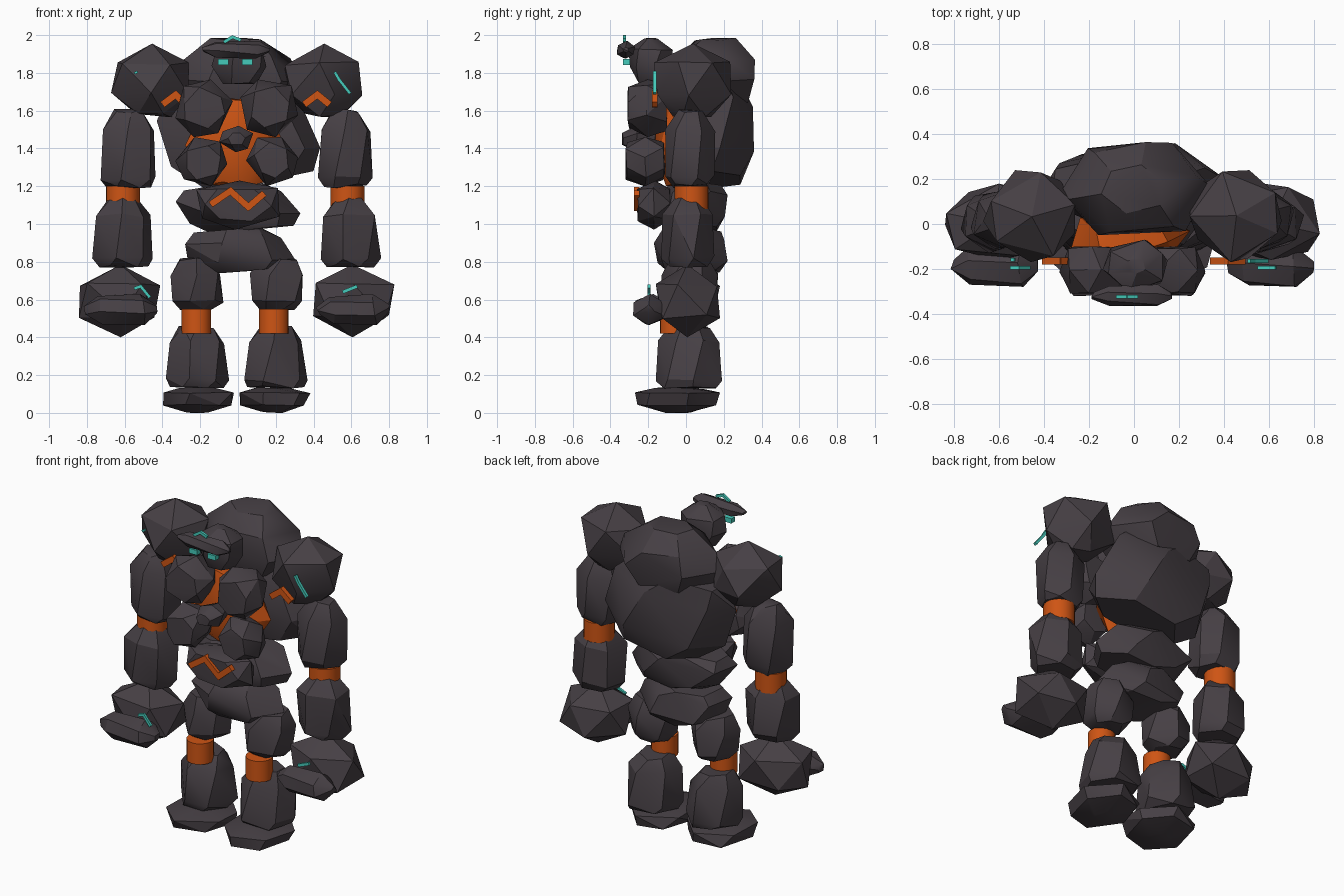
import bpy, bmesh, math, random
from mathutils import Matrix, Vector

default_cube = bpy.data.objects.get("Cube")
if default_cube:
    bpy.data.objects.remove(default_cube, do_unlink=True)


def material(name, color):
    mat = bpy.data.materials.new(name)
    mat.use_nodes = True
    mat.diffuse_color = color
    mat.node_tree.nodes["Principled BSDF"].inputs["Base Color"].default_value = color
    return mat


STONE = material("dark stone", (.061, .05, .058, 1))
LAVA = material("glowing orange", (.62, .09, .007, 1))
TEAL = material("glowing teal", (.06, .6, .5, 1))
parts = []

# Rock profiles: sides, twist between rings, then (position, radius) rings
ICO = (5, .5, [(0, 0), (.28, 1), (.72, 1), (1, 0)])
SHOULDER = (5, .5, [(0, .5), (.3, 1), (.72, 1), (1, 0)])
BARREL = (6, .2, [(0, .78), (.12, 1), (.75, .97), (1, .5)])
FOREARM = (6, .2, [(0, .75), (.12, 1), (.68, .95), (1, .3)])
LEG = (6, .2, [(0, .6), (.18, .95), (.7, 1), (1, .7)])
SHIN = (6, .2, [(0, .85), (.12, 1), (.75, .85), (1, .55)])
GEM = (6, .3, [(0, .5), (.45, 1), (1, .6)])
HEAD = (6, .2, [(0, .6), (.35, 1), (.75, .95), (1, .3)])
PLATE = (6, .5, [(0, .7), (.5, 1), (1, .72)])
FOOT = (6, .2, [(0, .3), (.3, .92), (.8, 1), (1, .5)])
BLOCK = (6, .15, [(0, .75), (.25, 1), (.75, .97), (1, .75)])
HUNCH = (6, .1, [(0, .8), (.35, 1), (.7, .92), (1, .45)])
SPINDLE = (6, .2, [(0, .3), (.2, .9), (.8, 1), (1, .3)])


def finish(name, bm, mat):
    bmesh.ops.recalc_face_normals(bm, faces=bm.faces)
    mesh = bpy.data.meshes.new(name)
    bm.to_mesh(mesh)
    bm.free()
    mesh.materials.append(mat)
    obj = bpy.data.objects.new(name, mesh)
    bpy.context.collection.objects.link(obj)
    parts.append(obj)


def rock(name, xs, ys, zs, profile, axis="Z", tilt=0, mat=STONE):
    """Faceted convex stone fitted to the given x, y and z ranges."""
    random.seed(name)
    sides, twist, rings = profile
    points = []
    # Five-sided stones turn freely, hexagons face the front
    start = random.random() if sides == 5 else 0
    for i, (t, radius) in enumerate(rings):
        for k in range(sides):
            angle = math.tau * (k + start + i * twist + random.uniform(-.15, .15)) / sides
            r = radius * random.uniform(.92, 1.06)
            a, b = r * math.cos(angle), r * math.sin(angle)
            h = 2 * t - 1 + (random.uniform(-.06, .06) if radius else 0)
            points.append(Vector({"X": (h, a, b), "Y": (a, h, b), "Z": (a, b, h)}[axis]))
    turn = Matrix.Rotation(math.radians(-tilt), 3, "Y")
    points = [turn @ p for p in points]
    # Stretch the cloud of points to fill the wanted box
    for d, (low, high) in enumerate((xs, ys, zs)):
        least = min(p[d] for p in points)
        span = max(p[d] for p in points) - least
        for p in points:
            p[d] = low + (p[d] - least) / span * (high - low)
    bm = bmesh.new()
    for p in points:
        bm.verts.new(p)
    bmesh.ops.remove_doubles(bm, verts=bm.verts, dist=.001)
    bmesh.ops.convex_hull(bm, input=bm.verts)
    bmesh.ops.delete(bm, geom=[v for v in bm.verts if not v.link_faces], context="VERTS")
    bmesh.ops.dissolve_limit(bm, angle_limit=math.radians(6), verts=bm.verts, edges=bm.edges)
    finish(name, bm, mat)


def joint(name, x, y, z, radius, height):
    bm = bmesh.new()
    bmesh.ops.create_cone(bm, cap_ends=True, segments=20, radius1=radius, radius2=radius,
                          depth=height, matrix=Matrix.Translation((x, y, z)))
    finish(name, bm, LAVA)


def strip(name, points, y, width, mat, depth=.03):
    """Bent bar following x, z points on the front."""
    bm = bmesh.new()
    for (xa, za), (xb, zb) in zip(points, points[1:]):
        length = math.hypot(xb - xa, zb - za) + width * .7
        place = (Matrix.Translation(((xa + xb) / 2, y, (za + zb) / 2))
                 @ Matrix.Rotation(-math.atan2(zb - za, xb - xa), 4, "Y")
                 @ Matrix.Diagonal((length, depth, width, 1)))
        bmesh.ops.create_cube(bm, size=1, matrix=place)
    finish(name, bm, mat)


# Trunk
rock("torso", (-.43, .435), (-.04, .36), (1.19, 1.76), BLOCK, tilt=14)
rock("upper_back", (-.33, .34), (-.05, .365), (1.64, 1.985), HUNCH)
rock("glowing_core", (-.28, .25), (-.18, .06), (1.2, 1.67), GEM, mat=LAVA)
rock("waist", (-.33, .33), (-.14, .22), (.95, 1.22), BLOCK, tilt=15)
rock("pelvis", (-.28, .3), (-.17, .22), (.74, .98), BLOCK, tilt=10)
rock("belly_plate", (-.22, .22), (-.26, -.08), (.97, 1.23), PLATE, "Y")
rock("chest_stone", (-.1, .08), (-.34, -.16), (1.38, 1.52), GEM, "Y")
strip("belly_mark", [(-.135, 1.11), (-.04, 1.175), (.055, 1.09), (.13, 1.155)], -.26, .035, LAVA)

# Head
rock("head", (-.14, .15), (-.305, -.07), (1.74, 1.985), HEAD)
rock("brow", (-.19, .17), (-.365, -.27), (1.875, 1.97), SPINDLE, "X")
strip("brow_mark", [(-.07, 1.965), (-.03, 1.99), (.01, 1.975)], -.325, .017, TEAL, .015)
for side, x in (("right", -.078), ("left", .048)):
    strip(side + "_eye", [(x - .017, 1.858), (x + .017, 1.858)], -.315, .03, TEAL, .035)

# Paired stones
for side, s in (("right", -1), ("left", 1)):
    def pair(part, near, far, *rest, **options):
        xs = sorted((s * near - .007, s * far - .007))
        rock(side + "_" + part, xs, *rest, **options)

    pair("chest_plate", .02, .325, (-.31, -.1), (1.46, 1.765), PLATE, "Y", tilt=s * 20)
    pair("rib_plate", .05, .325, (-.32, -.11), (1.2, 1.46), PLATE, "Y", tilt=s * -20)
    pair("shoulder", .255, .665, (-.17, .24), (1.565, 1.955), SHOULDER)
    pair("upper_arm", .43, .72, (-.11, .155), (1.19, 1.61), BARREL)
    pair("forearm", .445, .765, (-.13, .15), (.77, 1.18), FOREARM)
    pair("fist", .405, .835, (-.16, .18), (.4, .785), ICO)
    pair("knuckles", .42, .81, (-.28, -.1), (.465, .63), SPINDLE, "X", tilt=3)
    pair("thigh", .07, .35, (-.13, .17), (.54, .82), LEG)
    pair("shin", .04, .375, (-.16, .19), (.13, .46), SHIN)
    pair("foot", .015, .39, (-.27, .18), (0, .135), FOOT)
    joint(side + "_elbow", s * .595 - .015, .03, 1.14, .09, .12)
    joint(side + "_knee", s * .205 - .015, -.06, .485, .078, .13)

# Glowing marks on shoulders and fists
strip("right_shoulder_mark", [(-.39, 1.64), (-.33, 1.685), (-.295, 1.65)], -.165, .036, LAVA)
strip("left_shoulder_mark", [(.36, 1.64), (.42, 1.685), (.475, 1.64)], -.165, .036, LAVA)
strip("left_shoulder_rune", [(.515, 1.8), (.535, 1.765), (.59, 1.695)], -.165, .016, TEAL, .018)
strip("right_shoulder_rune", [(-.545, 1.8), (-.535, 1.805)], -.16, .012, TEAL, .015)
strip("right_fist_rune", [(-.545, .66), (-.515, .67), (-.47, .615)], -.195, .016, TEAL, .015)
strip("left_fist_rune", [(.56, .642), (.625, .668)], -.195, .018, TEAL, .015)

# Soften shallow edges only
bpy.ops.object.select_all(action="DESELECT")
for obj in parts:
    obj.select_set(True)
bpy.context.view_layer.objects.active = parts[0]
bpy.ops.object.shade_smooth_by_angle(angle=math.radians(28))
